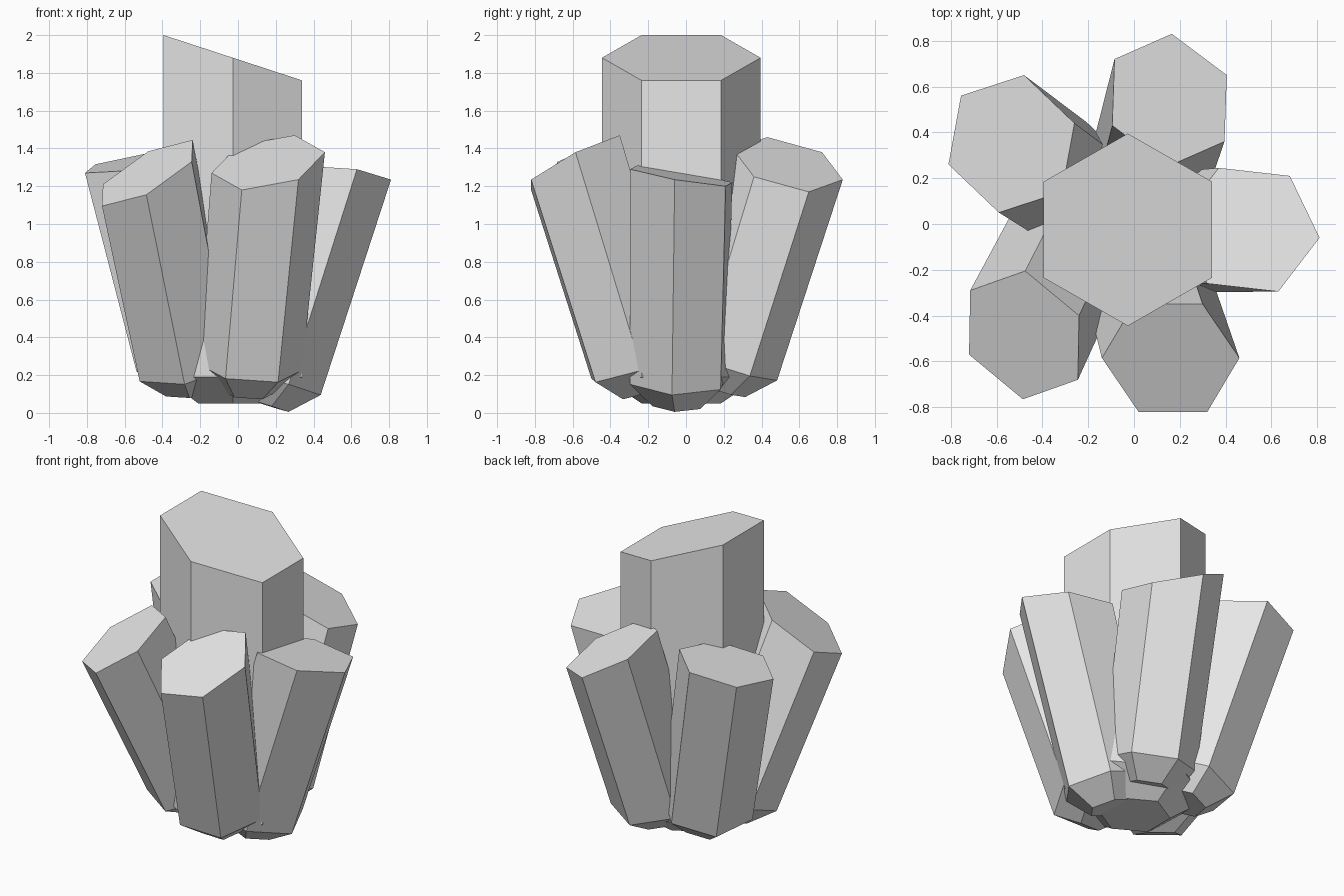
import bpy, bmesh
from mathutils import Vector

if "Cube" in bpy.data.objects:
    bpy.data.objects.remove(bpy.data.objects["Cube"])

stone = bpy.data.materials.new("pale grey crystal")
stone.diffuse_color = (0.8, 0.8, 0.8, 1)
stone.use_nodes = True
stone.node_tree.nodes["Principled BSDF"].inputs["Base Color"].default_value = stone.diffuse_color


def crystal(name, corners, foot, taper=0.95, chamfer=0.136, tip=0.5):
    """Hexagonal crystal from three neighbouring corners of its slanted cap
    and the centre of its lower ring; the foot narrows below that ring."""
    v0, v1, v2 = (Vector(v) for v in corners)
    foot = Vector(foot)
    centre = v0 + v2 - v1
    axis = (centre - foot).normalized()
    half = [v0 - centre, v1 - centre, v2 - centre]
    spokes = half + [-s for s in half]
    flat = [s - axis * s.dot(axis) for s in spokes]     # square to the axis

    bm = bmesh.new()
    base = foot - axis * chamfer
    rings = [[base + s * tip for s in flat],
             [foot + s * taper for s in flat],
             [centre + s for s in spokes]]
    rings = [[bm.verts.new(p) for p in ring] for ring in rings]
    for low, high in zip(rings, rings[1:]):
        for i in range(6):
            j = (i + 1) % 6
            bm.faces.new((low[i], low[j], high[j], high[i]))
    bm.faces.new(rings[0])
    bm.faces.new(rings[-1])
    bmesh.ops.recalc_face_normals(bm, faces=bm.faces)
    mesh = bpy.data.meshes.new(name)
    bm.to_mesh(mesh)
    bm.free()
    mesh.materials.append(stone)
    obj = bpy.data.objects.new(name, mesh)
    bpy.context.collection.objects.link(obj)


# tall upright crystal in the middle
crystal("centre_crystal",
        [(-0.027, -0.445, 1.88), (0.34, -0.235, 1.76), (0.34, 0.185, 1.76)],
        (-0.027, -0.025, 0.19), taper=1.0, chamfer=0.14)

# five shorter crystals leaning outwards
crystal("right_crystal",
        [(0.63, -0.295, 1.29), (0.81, -0.06, 1.235), (0.68, 0.21, 1.20)],
        (0.164, -0.04, 0.18))
crystal("front_crystal",
        [(0.02, -0.82, 1.18), (0.32, -0.82, 1.235), (0.46, -0.585, 1.38)],
        (0.06, -0.255, 0.245))
crystal("front_left_crystal",
        [(-0.72, -0.57, 1.095), (-0.485, -0.765, 1.155), (-0.245, -0.68, 1.33)],
        (-0.278, -0.076, 0.26))
crystal("back_left_crystal",
        [(-0.81, 0.26, 1.27), (-0.755, 0.56, 1.316), (-0.48, 0.65, 1.374)],
        (-0.275, 0.17, 0.27))
crystal("back_right_crystal",
        [(-0.085, 0.72, 1.38), (0.165, 0.83, 1.235), (0.405, 0.65, 1.17)],
        (0.058, 0.21, 0.258))
